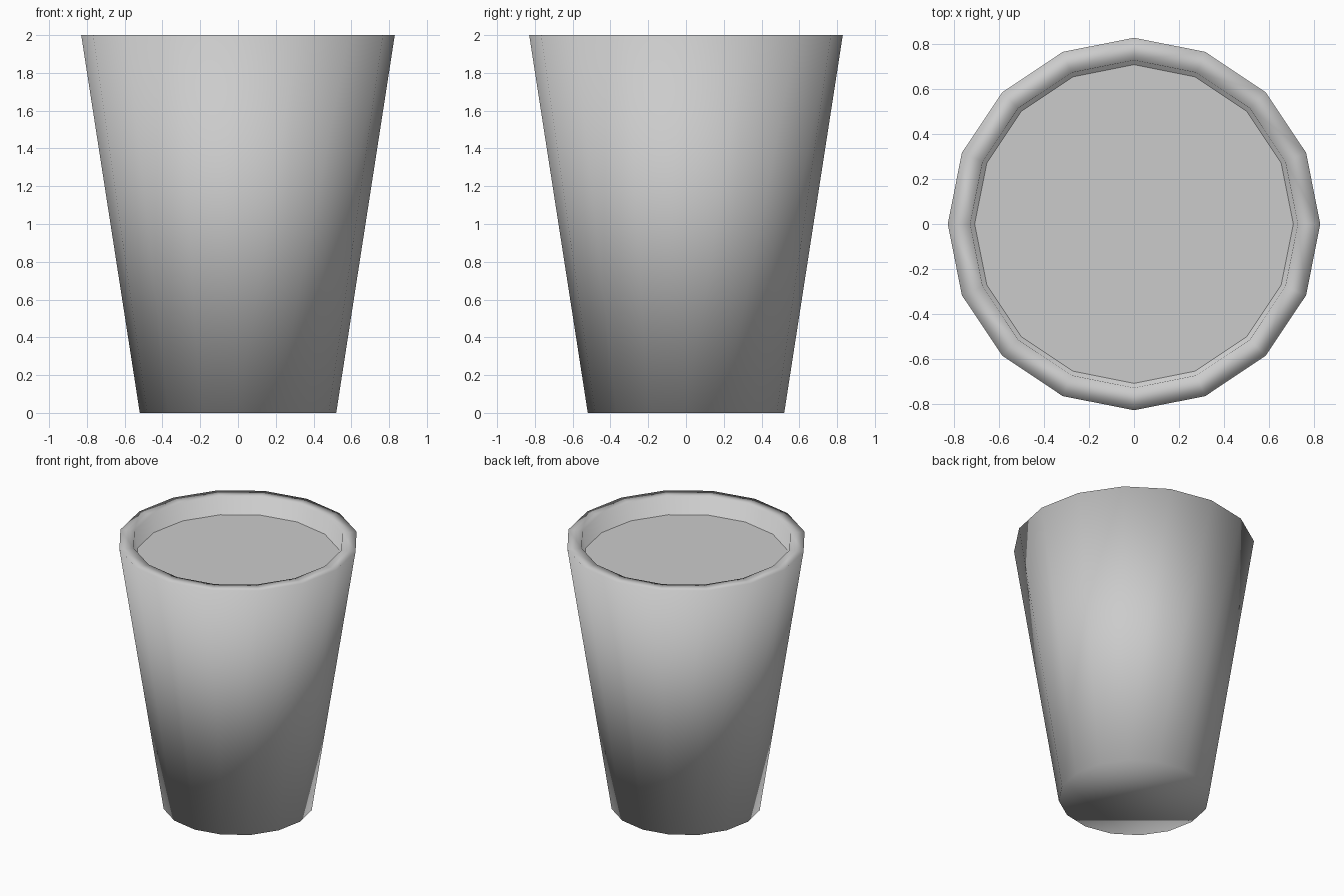
import bpy, bmesh
from math import cos, sin, tau

if "Cube" in bpy.data.objects:
    bpy.data.objects.remove(bpy.data.objects["Cube"])

SIDES = 16


def lathe(name, profile, cap_first=True, cap_last=True):
    """Revolve (radius, z) points around z and cap the open ends."""
    bm = bmesh.new()
    rings = [[bm.verts.new((r * cos(tau * i / SIDES), r * sin(tau * i / SIDES), z))
              for i in range(SIDES)] for r, z in profile]
    for a, b in zip(rings, rings[1:]):
        for i in range(SIDES):
            j = (i + 1) % SIDES
            bm.faces.new((a[i], a[j], b[j], b[i]))
    if cap_first:
        bm.faces.new(rings[0][::-1])
    if cap_last:
        bm.faces.new(rings[-1])
    for f in bm.faces:
        f.smooth = True
    mesh = bpy.data.meshes.new(name)
    bm.to_mesh(mesh)
    bm.free()
    obj = bpy.data.objects.new(name, mesh)
    bpy.context.collection.objects.link(obj)
    return obj


# Tapered cup: base, outer wall, rim, inner wall and inner floor
lathe("cup", [(0.52, 0.0), (0.83, 2.0), (0.73, 2.0), (0.44, 0.1)])

# Drink surface just below the rim
lathe("drink_surface", [(0.71, 1.87)], cap_first=False)
